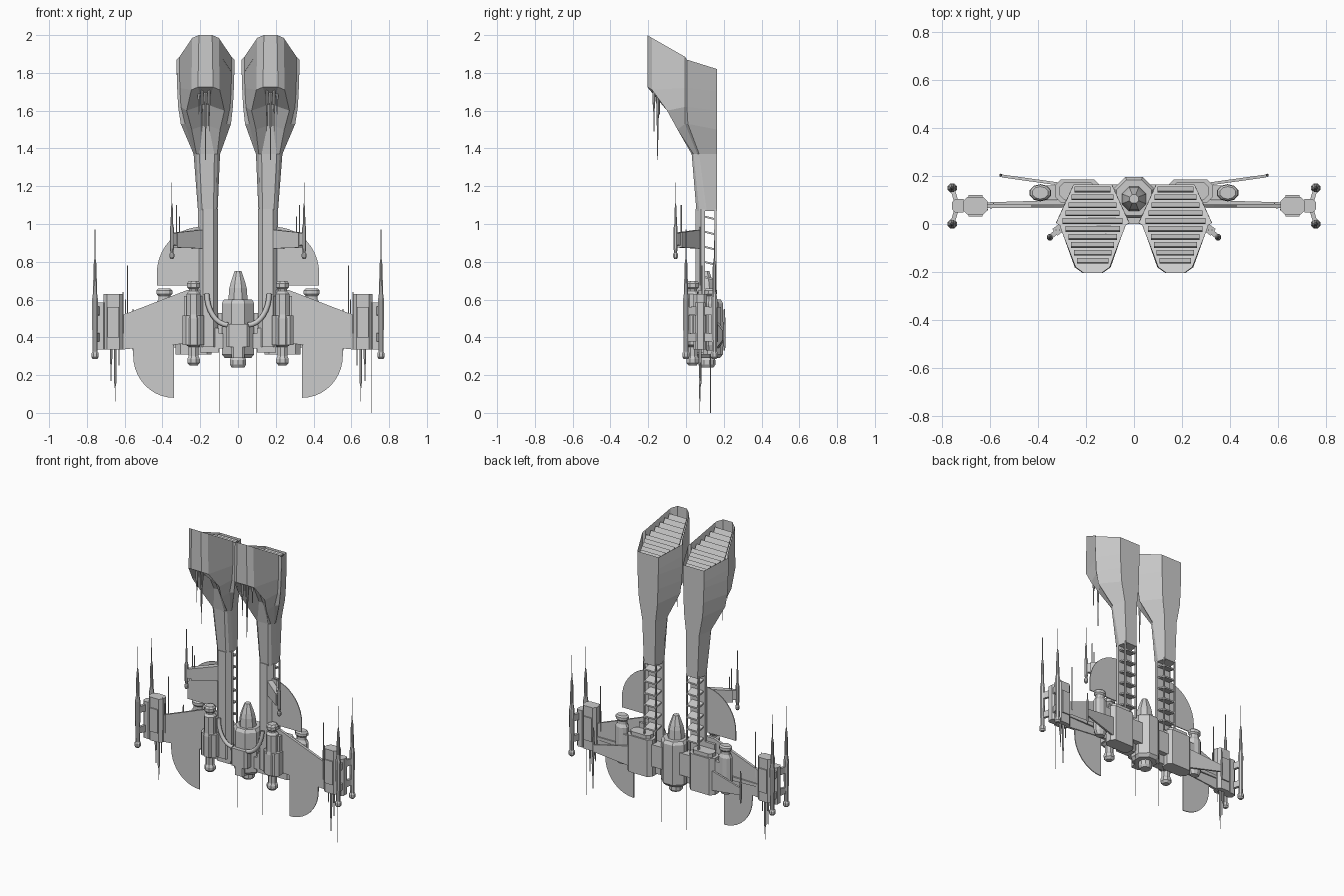
import bpy, bmesh, math
from mathutils import Vector

default_cube = bpy.data.objects.get("Cube")
if default_cube:
    bpy.data.objects.remove(default_cube, do_unlink=True)

GREY = (0.6, 0.6, 0.6, 1.0)
hull_grey = bpy.data.materials.new("hull_grey")
hull_grey.use_nodes = True
hull_grey.diffuse_color = GREY
hull_grey.node_tree.nodes["Principled BSDF"].inputs["Base Color"].default_value = GREY


def finish(name, mesh_builder, mirrored=True):
    """Turn a bmesh into a flat shaded object, mirrored across x when paired."""
    bmesh.ops.recalc_face_normals(mesh_builder, faces=mesh_builder.faces)
    mesh = bpy.data.meshes.new(name)
    mesh_builder.to_mesh(mesh)
    mesh_builder.free()
    mesh.materials.append(hull_grey)
    part = bpy.data.objects.new(name, mesh)
    bpy.context.collection.objects.link(part)
    if mirrored:
        modifier = part.modifiers.new("Mirror", 'MIRROR')
        modifier.use_mirror_merge = False
    return part


def add_loft(builder, rings):
    """Skin a list of point rings and cap both ends; returns the last cap."""
    rows = [[builder.verts.new(point) for point in ring] for ring in rings]
    count = len(rows[0])
    for lower, upper in zip(rows, rows[1:]):
        for i in range(count):
            j = (i + 1) % count
            builder.faces.new((lower[i], lower[j], upper[j], upper[i]))
    builder.faces.new(rows[0][::-1])
    return builder.faces.new(rows[-1])


def loft(name, rings, mirrored=True):
    builder = bmesh.new()
    add_loft(builder, rings)
    return finish(name, builder, mirrored)


def add_box(builder, xs, ys, zs):
    add_loft(builder, [[(xs[0], ys[0], z), (xs[1], ys[0], z), (xs[1], ys[1], z), (xs[0], ys[1], z)]
                       for z in zs])


def box(name, xs, ys, zs, mirrored=True):
    builder = bmesh.new()
    add_box(builder, xs, ys, zs)
    return finish(name, builder, mirrored)


def turned(name, x, y, profile, sides=8, mirrored=True, stretch=1.0):
    """Upright turned part from (radius, height) pairs."""
    angles = [math.tau * (i + 0.5) / sides for i in range(sides)]
    return loft(name, [[(x + r * stretch * math.cos(a), y + r * math.sin(a), z) for a in angles]
                       for r, z in profile], mirrored)


def needle(name, x, y, low, high, radius=0.003, mirrored=True):
    return turned(name, x, y, [(radius, low), (radius, high)], 5, mirrored)


def plate(name, outline, y, thickness):
    """Flat plate from an (x, z) outline."""
    return loft(name, [[(x, y + side * thickness / 2, z) for x, z in outline] for side in (-1, 1)])


def chamfered(xs, ys, cut, z):
    """Rectangle with cut corners at height z."""
    (a, b), (c, d) = xs, ys
    return [(a + cut, c, z), (b - cut, c, z), (b, c + cut, z), (b, d - cut, z),
            (b - cut, d, z), (a + cut, d, z), (a, d - cut, z), (a, c + cut, z)]


def chamfered_block(name, xs, ys, zs, cut, mirrored=True):
    return loft(name, [chamfered(xs, ys, cut, z) for z in zs], mirrored)


def bar(name, start, end, width, height):
    """Straight bar with vertical sides and a given (start, end) height."""
    start, end = Vector(start), Vector(end)
    side = (end - start).cross(Vector((0, 0, 1))).normalized() * width / 2
    rings = []
    for point, tall in zip((start, end), height):
        up = Vector((0, 0, tall / 2))
        rings.append([point - side - up, point + side - up, point + side + up, point - side + up])
    return loft(name, rings)


# Tall intake towers: half rings of (half width, y, z) from front to back
def tower_ring(centre, half):
    right = [(centre + w, y, z) for w, y, z in half]
    left = [(centre - w, y, z) for w, y, z in reversed(half)]
    return right + left


tower = bmesh.new()
mouth = add_loft(tower, [
    tower_ring(.16, [(.03, .055, 1.07), (.045, .07, 1.07), (.052, .1, 1.07), (.052, .11, 1.07), (.042, .165, 1.07)]),
    tower_ring(.165, [(.04, .03, 1.37), (.055, .04, 1.37), (.066, .06, 1.37), (.07, .07, 1.37), (.05, .165, 1.37)]),
    tower_ring(.17, [(.015, .005, 1.52), (.075, -.045, 1.5), (.11, -.005, 1.53), (.133, .01, 1.53), (.07, .165, 1.5)]),
    tower_ring(.172, [(.015, -.05, 1.63), (.1, -.1, 1.6), (.13, -.005, 1.62), (.145, .005, 1.62), (.075, .165, 1.6)]),
    tower_ring(.172, [(.04, -.205, 1.725), (.075, -.18, 1.71), (.136, -.005, 1.72), (.15, .005, 1.72), (.078, .165, 1.7)]),
    tower_ring(.172, [(.035, -.205, 2), (.07, -.18, 1.985), (.138, -.005, 1.885), (.153, .005, 1.87), (.08, .165, 1.82)]),
])
bmesh.ops.inset_region(tower, faces=[mouth], thickness=.014)
floor = bmesh.ops.extrude_discrete_faces(tower, faces=[mouth])["faces"][0]
bmesh.ops.translate(tower, verts=floor.verts, vec=(0, 0, -.08))
finish("intake_tower", tower)

# Slanted louvres inside the intake mouths
slats = bmesh.new()
for i in range(10):
    y = -.165 + i * .033
    reach = .125 + y * .36 if y < 0 else .125 - y * .38
    z = 1.855 - y * (.58 if y < 0 else .3)
    add_loft(slats, [[(.172 + side * reach, y, z), (.172 + side * reach, y + .005, z + .006),
                      (.172 + side * reach, y + .024, z - .03), (.172 + side * reach, y + .019, z - .036)]
                     for side in (-1, 1)])
finish("intake_louvres", slats)

# Probes hanging beneath the intakes
for offset, y, low in ((0, -.15, 1.34), (-.02, -.17, 1.49), (.02, -.17, 1.49), (.035, -.14, 1.58)):
    turned("intake_probe", .172 + offset, y,
           [(.002, low), (.003, low + .1), (.008, 1.66), (.009, 1.74)], 6)

# Tower columns with rear rails and rungs
loft("tower_column", [[(.105, .08, z), (.13, .05, z), (.185, .05, z), (.213, .08, z),
                       (.213, .1, z), (.105, .1, z)] for z in (.35, 1.08)])
rungs = bmesh.new()
for i in range(6):
    z = 1.045 - i * .08
    add_loft(rungs, [[(x, .095, z), (x, .16, z - .016), (x, .16, z - .026), (x, .095, z - .01)]
                     for x in (.115, .203)])
finish("column_rungs", rungs)
for x in (.112, .2):
    box("column_rail", (x, x + .009), (.15, .162), (.55, 1.08))

# Central pod with pointed canopy and nozzle
turned("central_pod", 0, .11, [(.075, .29), (.093, .31), (.093, .58), (.08, .6)], 8, False)
turned("pod_canopy", 0, .105, [(.055, .6), (.05, .66), (.042, .69), (.02, .75)], 8, False)
turned("pod_nozzle", 0, .11, [(.035, .24), (.045, .255), (.045, .28), (.036, .3)], 10, False)
chamfered_block("pod_front_block", (-.062, .062), (.0, .08), (.35, .47), .015, False)
chamfered_block("pod_front_keel", (-.035, .035), (.005, .06), (.29, .36), .01, False)

# Curved pipes from the tower fronts to the pod
curve = bpy.data.curves.new("curved_pipe", 'CURVE')
curve.dimensions = '3D'
curve.bevel_depth = .014
curve.bevel_resolution = 1
curve.use_fill_caps = True
for side in (-1, 1):
    spline = curve.splines.new('BEZIER')
    spline.bezier_points.add(1)
    spline.resolution_u = 8
    ends = (((.165, .03, .63), (.165, .02, .7), (.165, .02, .55)),
            ((.05, .02, .465), (.12, .02, .465), (.0, .02, .465)))
    for point, (middle, before, after) in zip(spline.bezier_points, ends):
        for field, value in (("co", middle), ("handle_left", before), ("handle_right", after)):
            setattr(point, field, (value[0] * side, value[1], value[2]))
curve.materials.append(hull_grey)
bpy.context.collection.objects.link(bpy.data.objects.new("curved_pipe", curve))

# Engine blocks behind the columns and links to the pod
chamfered_block("engine_block", (.14, .33), (.09, .185), (.31, .34, .56), .025)
chamfered_block("engine_block_cap", (.16, .31), (.1, .175), (.56, .585), .02)
box("pod_link", (.06, .2), (.1, .165), (.38, .53))
box("pod_link_lower", (.08, .15), (.06, .12), (.34, .42))
box("column_foot", (.1, .2), (.06, .13), (.32, .45))

# Front engines beside the columns
turned("front_engine", .235, .035, [
    (.022, .25), (.036, .265), (.036, .285), (.028, .3), (.028, .35), (.045, .36), (.045, .5),
    (.04, .52), (.04, .63), (.026, .645), (.026, .655), (.038, .665), (.038, .685), (.028, .698)])
chamfered_block("front_engine_casing", (.18, .295), (.0, .09), (.36, .515), .02)
box("front_engine_mount", (.19, .285), (.04, .1), (.515, .62))

# Rear engines behind the wings
turned("rear_engine", .39, .13, [
    (.024, .33), (.034, .36), (.036, .38), (.036, .58), (.026, .6), (.026, .62),
    (.034, .63), (.034, .648), (.026, .658)], 10, True, 1.3)
box("rear_engine_mount", (.3, .39), (.1, .16), (.4, .54))

# Main wings and the swept rear stub wings
plate("main_wing", [(.19, .375), (.62, .335), (.62, .515), (.27, .65), (.19, .65)], .075, .018)
bar("wing_spar", (.29, .09, .42), (.62, .08, .42), .02, (.03, .02))
bar("rear_stub_wing", (.3, .165, .41), (.55, .2, .41), .012, (.14, .05))
turned("rear_stub_rod", .555, .203, [(.003, .33), (.007, .36), (.007, .45), (.003, .55)], 6)

# Rounded fins, one above and one below each wing
def fin(name, inner, outer, base, tip):
    arc = [math.pi / 2 * i / 10 for i in range(11)]
    straight = base + (tip - base) * .2
    outline = [(inner, base), (outer, base)]
    outline += [(inner + (outer - inner) * math.cos(a), straight + (tip - straight) * math.sin(a))
                for a in arc]
    plate(name, outline, .075, .006)


fin("upper_fin", .195, .43, .675, .985)
fin("lower_fin", .34, .555, .36, .08)

# Wing tip blocks
chamfered_block("wing_tip_block", (.61, .712), (.04, .112), (.335, .63), .018)
chamfered_block("wing_tip_edge", (.70, .757), (.048, .104), (.335, .585), .012)
box("wing_tip_panel", (.63, .69), (.032, .12), (.4, .56))

# Long wing tip guns, front and rear
for y in (.0, .15):
    turned("tip_gun", .757, y, [
        (.012, .285), (.021, .295), (.021, .315), (.014, .325), (.016, .45), (.017, .6),
        (.011, .64), (.009, .78), (.003, .82), (.002, .97)])
    for z in (.4, .54):
        bar("tip_gun_bracket", (.735, .075, z), (.757, y, z), .018, (.05, .04))

# Small guns on angled arms beside the towers
bar("side_arm", (.19, .07, .92), (.33, -.035, .915), .035, (.1, .08))
turned("side_gun", .35, -.055, [
    (.008, .815), (.014, .825), (.014, .84), (.008, .85), (.012, .87), (.012, .98),
    (.007, 1.0), (.006, 1.08), (.002, 1.11), (.002, 1.22)])
bar("side_gun_bracket", (.32, -.03, .92), (.35, -.055, .92), .02, (.07, .06))
for x, high in ((.31, 1.04), (.325, 1.1)):
    needle("side_arm_needle", x, -.025, .9, high)

# Fine aerials around the wings
for x, y, low, high in ((.61, .06, .42, .64), (.585, .085, .47, .78), (.595, .065, .4, .6)):
    needle("wing_aerial", x, y, low, high)
for x, low in ((.65, .06), (.672, .17), (.63, .25)):
    turned("tip_aerial", x, .075, [(.002, low), (.003, low + .08), (.007, low + .1), (.008, .34)], 6)
needle("left_long_aerial", .705, .07, 0, .34, .002, False)
needle("left_pod_aerial", .097, .13, 0, .4, .002, False)
needle("right_pod_aerial", -.097, .13, 0, .4, .002, False)
